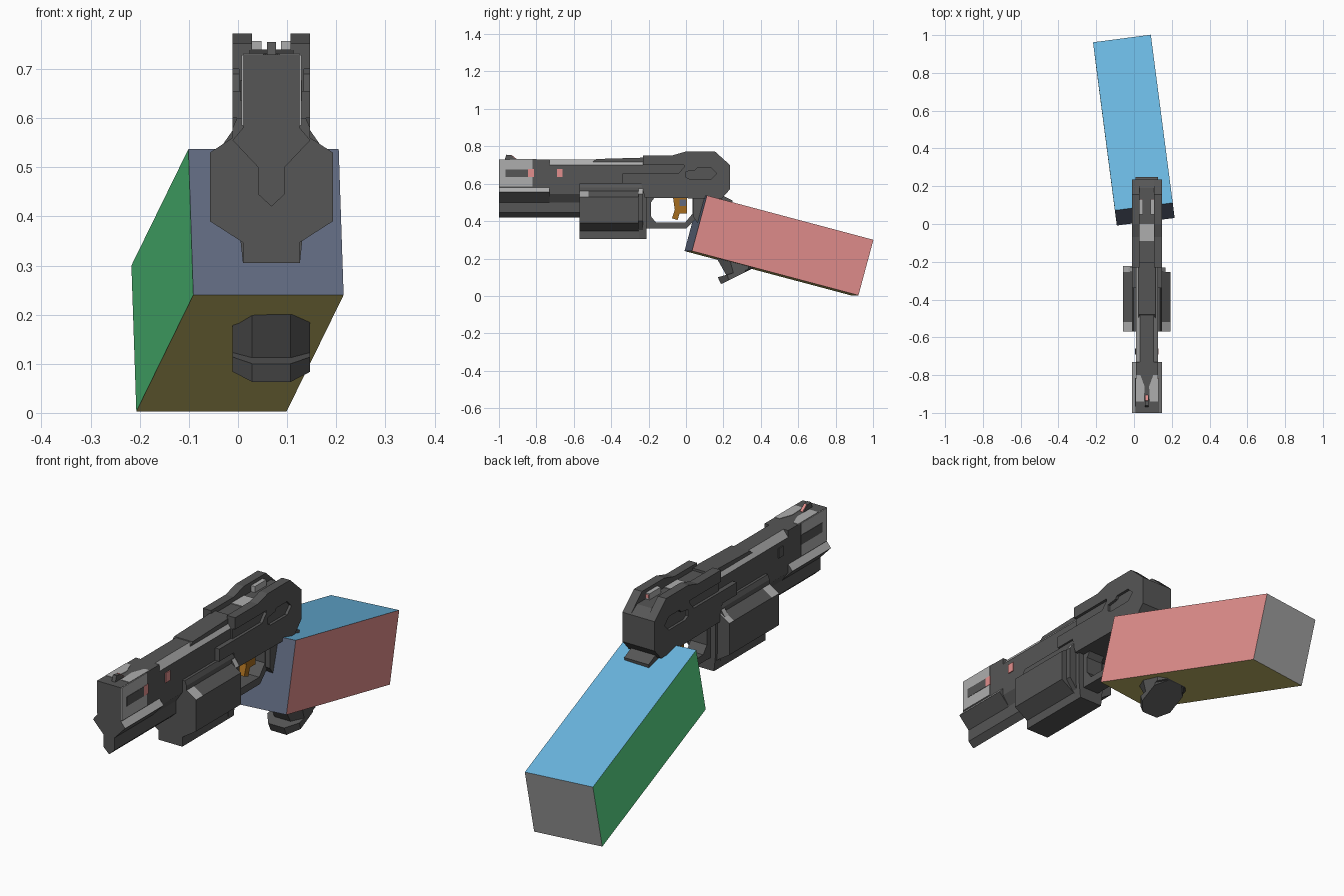
import bpy, bmesh
from mathutils import Vector

if "Cube" in bpy.data.objects:
    bpy.data.objects.remove(bpy.data.objects["Cube"])

CX = 0.068  # centre plane of the blaster


def mat(name, r, g, b):
    m = bpy.data.materials.new(name)
    lin = [((c / 255 + 0.055) / 1.055) ** 2.4 for c in (r, g, b)]
    m.diffuse_color = (*lin, 1)
    m.use_nodes = True
    m.node_tree.nodes["Principled BSDF"].inputs["Base Color"].default_value = m.diffuse_color
    return m


GUN = mat("gunmetal", 86, 86, 86)
STEEL = mat("light_steel", 174, 174, 174)
AMBER = mat("amber", 165, 108, 30)
SKY = mat("sky_blue", 107, 184, 226)
PINK = mat("pink", 227, 143, 141)
GREEN = mat("green", 90, 218, 136)
OLIVE = mat("olive", 212, 198, 114)
SLATE = mat("slate", 97, 107, 129)


def finish(name, bm, mats):
    bmesh.ops.recalc_face_normals(bm, faces=bm.faces)
    me = bpy.data.meshes.new(name)
    bm.to_mesh(me)
    bm.free()
    for m in mats:
        me.materials.append(m)
    ob = bpy.data.objects.new(name, me)
    bpy.context.collection.objects.link(ob)
    return ob


def prism(name, loop_a, loop_b, mats, rule=None):
    """Solid between two matching outlines; rule(normal, centre) picks the colour."""
    bm = bmesh.new()
    a = [bm.verts.new(p) for p in loop_a]
    b = [bm.verts.new(p) for p in loop_b]
    bm.faces.new(a)
    bm.faces.new(b[::-1])
    n = len(a)
    for i in range(n):
        bm.faces.new((a[i], b[i], b[(i + 1) % n], a[(i + 1) % n]))
    bmesh.ops.recalc_face_normals(bm, faces=bm.faces)
    if rule:
        for f in bm.faces:
            f.material_index = rule(f.normal, f.calc_center_median())
    return finish(name, bm, mats)


def side(name, yz, half, m=GUN, cx=CX):
    """Side profile extruded across the width."""
    return prism(name, [(cx - half, y, z) for y, z in yz],
                 [(cx + half, y, z) for y, z in yz], [m])


def section(name, half_xz, y0, y1, mats=(GUN,), rule=None):
    """Right half of a cross-section, mirrored and extruded along y."""
    full = half_xz + [(-x, z) for x, z in reversed(half_xz) if x > 0]
    return prism(name, [(CX + x, y0, z) for x, z in full],
                 [(CX + x, y1, z) for x, z in full], list(mats), rule)


def box(name, x0, x1, y0, y1, z0, z1, m=GUN):
    return side(name, [(y0, z0), (y1, z0), (y1, z1), (y0, z1)],
                (x1 - x0) / 2, m, (x0 + x1) / 2)


def cut(target, cutter):
    mod = target.modifiers.new("cut", 'BOOLEAN')
    mod.operation = 'DIFFERENCE'
    mod.solver = 'EXACT'
    mod.object = cutter
    bpy.context.view_layer.objects.active = target
    bpy.ops.object.modifier_apply(modifier=mod.name)
    bpy.data.objects.remove(cutter)


# Forearm block, one colour per side
up = Vector((-0.01, 0.08, 0.297))
along = Vector((-0.116, 0.89, -0.237))
across = Vector((0.306, 0.04, 0))
o = Vector((-0.091, -0.008, 0.24))
front = [o, o + across, o + across + up, o + up]


def arm_rule(n, c):
    if abs(n.y) > 0.8:
        return 0 if n.y < 0 else 1
    if abs(n.x) > 0.8:
        return 2 if n.x < 0 else 3
    return 4 if n.z > 0 else 5


prism("forearm_block", front, [p + along for p in front],
      [SLATE, STEEL, GREEN, PINK, SKY, OLIVE], arm_rule)

# Muzzle block with flared shoulders and keel
section("muzzle_block", [(0.058, 0.73), (0.058, 0.58), (0.079, 0.555),
        (0.027, 0.5), (0.027, 0.445), (0, 0.42)], -1, -0.73,
        (GUN, STEEL), lambda n, c: int(n.z > 0.3 and c.z < 0.6))
section("barrel_keel", [(0.058, 0.6), (0.058, 0.545), (0.027, 0.5),
        (0.027, 0.445), (0, 0.42)], -0.73, -0.57)

# Slide with pale chamfered top edges
section("slide", [(0.035, 0.73), (0.058, 0.70), (0.058, 0.57)], -0.73, -0.2,
        (GUN, STEEL), lambda n, c: int(n.z > 0.3 and abs(n.x) > 0.3))
side("slide_top_rib", [(-0.5, 0.715), (-0.48, 0.732), (-0.2, 0.74), (-0.2, 0.715)], 0.045)

# Drum housing, pale chamfers at its front end and left rear end
drum = [(0.079, 0.56), (0.125, 0.53), (0.125, 0.39), (0.058, 0.347), (0.058, 0.305)]


def pale_top(n, c):
    return int(n.z > 0.3 and abs(n.x) > 0.2)


section("drum_front", drum, -0.57, -0.52, (GUN, STEEL), pale_top)
section("drum_body", drum, -0.52, -0.255)
section("drum_top", [(0.07, 0.60), (0.079, 0.58), (0.079, 0.55)], -0.57, -0.23)
section("drum_rear", [(0.079, 0.575), (0.1, 0.545), (0.1, 0.40), (0.058, 0.347),
        (0.058, 0.305)], -0.255, -0.23, (GUN, STEEL), pale_top)
left = [(CX - x, z) for x, z in drum[:4]] + [(CX, 0.347), (CX, 0.56)]
prism("drum_left_rear", [(x, -0.255, z) for x, z in left],
      [(x, -0.222, z) for x, z in left], [GUN, STEEL], pale_top)
section("drum_rear_frame", [(0.066, 0.6), (0.066, 0.38), (0.058, 0.305)], -0.25, -0.21)

# Rear frame with recessed pointed slot on both sides
rear = side("rear_frame", [(-0.34, 0.60), (-0.34, 0.655), (-0.04, 0.655), (-0.01, 0.69),
            (-0.01, 0.73), (0.19, 0.73), (0.235, 0.70), (0.235, 0.57), (0.19, 0.52),
            (-0.22, 0.525), (-0.24, 0.60)], 0.079)
for s in (-1, 1):
    cut(rear, side("slot_cutter", [(0.0, 0.635), (0.02, 0.625), (0.135, 0.625), (0.165, 0.655),
        (0.135, 0.685), (0.06, 0.685), (0.05, 0.672), (0.0, 0.665)], 0.012, GUN, CX + s * 0.079))
side("upper_frame", [(-0.23, 0.6), (-0.23, 0.73), (0.1, 0.73), (0.1, 0.6)], 0.066)

# Twin top rails with the sight channel between them
for s, label in ((-1, "left"), (1, "right")):
    side(label + "_top_rail", [(-0.23, 0.70), (-0.23, 0.752), (-0.07, 0.752), (0, 0.772),
         (0.155, 0.772), (0.235, 0.70)], 0.02, GUN, CX + s * 0.059)
    x = CX + s * 0.03
    box(label + "_rear_sight", x - 0.01, x + 0.01, 0.05, 0.13, 0.73, 0.757, STEEL)
    box(label + "_rear_sight_dot", x - 0.007, x + 0.007, 0.129, 0.132, 0.737, 0.752, PINK)
    # Pale muzzle cheek with dark inlay
    x = CX + s * 0.059
    box(label + "_muzzle_cheek", x - 0.002, x + 0.002, -0.998, -0.82, 0.585, 0.729, STEEL)
    x = CX + s * 0.0605
    box(label + "_cheek_inlay", x - 0.002, x + 0.002, -0.965, -0.845, 0.635, 0.677)
    # Tapered pale panel on top of the muzzle
    panel = [(0.058, -0.94), (0.016, -0.94), (0.012, -0.86), (0.034, -0.8), (0.058, -0.8)]
    prism(label + "_muzzle_top_panel", [(CX + s * px, py, 0.728) for px, py in panel],
          [(CX + s * px, py, 0.732) for px, py in panel], [STEEL])
    for y in (-0.83, -0.675):
        x = CX + s * 0.0605
        box(label + "_side_light", x - 0.002, x + 0.002, y - 0.016, y + 0.016,
            0.635, 0.678, PINK if s > 0 else GUN)
box("channel_plate", CX - 0.038, CX + 0.038, -0.09, 0, 0.729, 0.733, STEEL)

# Front sight
side("front_sight", [(-0.97, 0.728), (-0.96, 0.755), (-0.935, 0.752), (-0.905, 0.728)], 0.009)
side("front_sight_dot", [(-0.937, 0.75), (-0.934, 0.755), (-0.905, 0.732), (-0.907, 0.728)],
     0.006, PINK)

# Trigger guard and trigger
side("trigger_guard", [(-0.215, 0.54), (-0.215, 0.36), (0.0, 0.36), (0.06, 0.42), (0.06, 0.54),
     (0.035, 0.54), (0.035, 0.44), (-0.005, 0.392), (-0.16, 0.392), (-0.187, 0.425),
     (-0.187, 0.5), (-0.165, 0.53), (-0.165, 0.54)], 0.04)
side("trigger", [(-0.07, 0.53), (0.005, 0.53), (0.005, 0.44), (-0.035, 0.44), (-0.045, 0.405),
     (-0.075, 0.415), (-0.06, 0.46)], 0.015, AMBER)
box("trigger_pivot", CX - 0.018, CX + 0.018, -0.035, 0, 0.48, 0.515, SLATE)

# Grip through the block, with tang and chamfered foot
side("grip", [(0.04, 0.53), (0.10, 0.56), (0.19, 0.54), (0.25, 0.51), (0.24, 0.45),
     (0.34, 0.2), (0.2, 0.2), (0.04, 0.42)], 0.06)


def foot_ring(y0, y1, z0, z1):
    """Octagonal ring leaning from the front edge to the back edge."""
    pts = [(-0.039, 0), (0.039, 0), (0.079, 0.25), (0.079, 0.75),
           (0.039, 1), (-0.039, 1), (-0.079, 0.75), (-0.079, 0.25)]
    return [(CX + x, y0 + (y1 - y0) * t, z0 + (z1 - z0) * t) for x, t in pts]


prism("grip_foot", foot_ring(0.165, 0.42, 0.2, 0.26), foot_ring(0.215, 0.37, 0.112, 0.15), [GUN])
prism("grip_foot_plate", foot_ring(0.17, 0.37, 0.1, 0.155),
      foot_ring(0.187, 0.355, 0.063, 0.146), [GUN])
